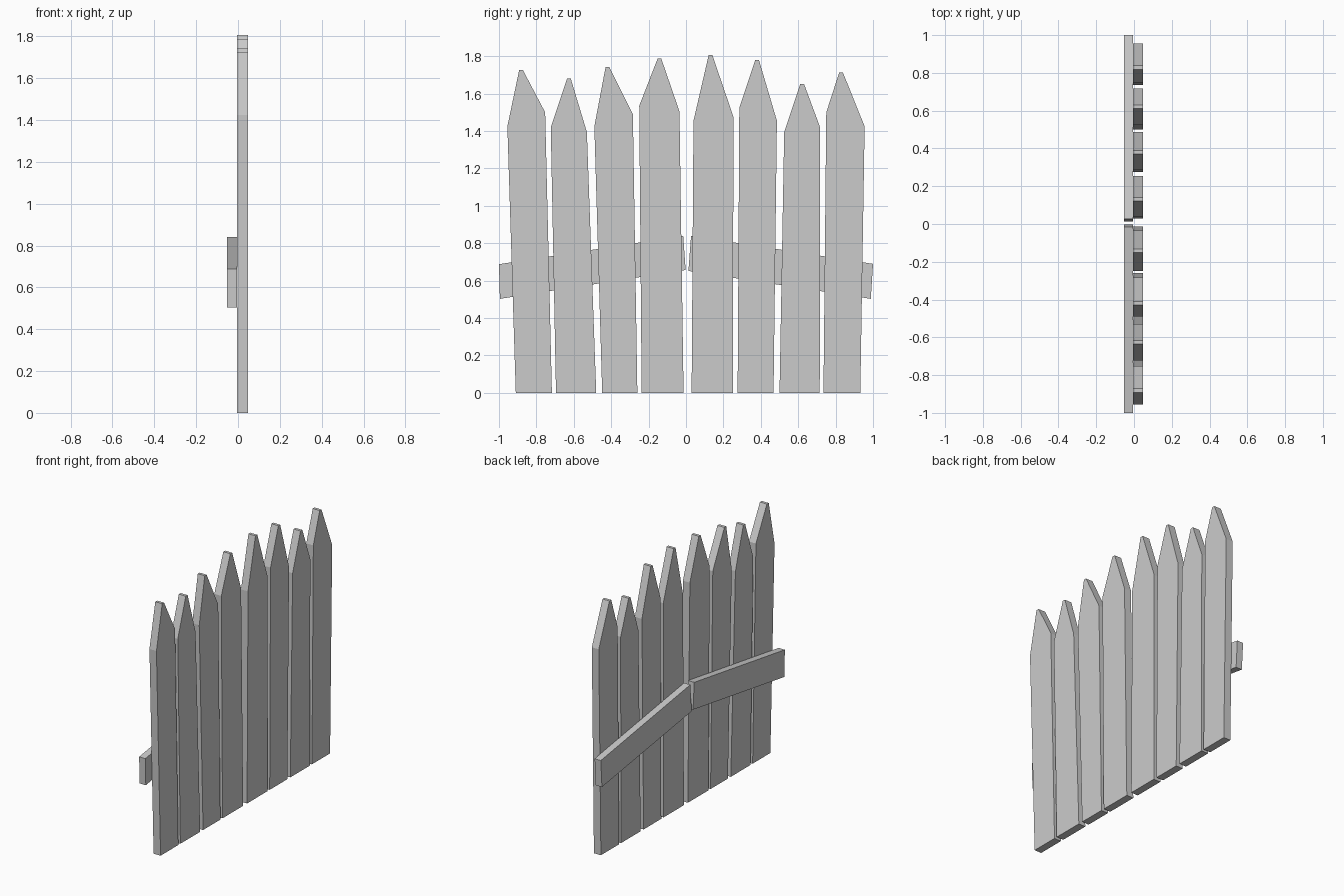
import bpy, bmesh


def board(name, outline, x0, x1):
    """Extrude a (y, z) outline between two x positions."""
    bm = bmesh.new()
    face = bm.faces.new([bm.verts.new((x0, y, z)) for y, z in outline])
    new = bmesh.ops.extrude_face_region(bm, geom=[face])["geom"]
    verts = [g for g in new if isinstance(g, bmesh.types.BMVert)]
    bmesh.ops.translate(bm, verts=verts, vec=(x1 - x0, 0, 0))
    bmesh.ops.recalc_face_normals(bm, faces=bm.faces)
    mesh = bpy.data.meshes.new(name)
    bm.to_mesh(mesh)
    bm.free()
    obj = bpy.data.objects.new(name, mesh)
    bpy.context.collection.objects.link(obj)
    return obj


# Pickets: bottom left y, bottom right y, right shoulder y z, tip y z, left shoulder y z
pickets = [
    (-0.91, -0.717, -0.753, 1.50, -0.882, 1.726, -0.955, 1.425),
    (-0.695, -0.48, -0.53, 1.395, -0.626, 1.68, -0.723, 1.42),
    (-0.448, -0.26, -0.284, 1.49, -0.42, 1.742, -0.49, 1.425),
    (-0.237, -0.013, -0.035, 1.505, -0.142, 1.787, -0.25, 1.535),
    (0.03, 0.25, 0.254, 1.475, 0.131, 1.806, 0.04, 1.455),
    (0.276, 0.468, 0.486, 1.455, 0.38, 1.78, 0.285, 1.525),
    (0.50, 0.715, 0.717, 1.42, 0.621, 1.652, 0.525, 1.395),
    (0.735, 0.932, 0.955, 1.425, 0.829, 1.713, 0.75, 1.50),
]
TIP = 0.01  # half width of the blunt tip
for i, (bl, br, ry, rz, ty, tz, ly, lz) in enumerate(pickets, 1):
    board(f"picket_{i}",
          [(bl, 0), (br, 0), (ry, rz), (ty + TIP, tz), (ty - TIP, tz), (ly, lz)],
          -0.005, 0.048)

# Two sloping rails on the back of the pickets
board("rail_left", [(-0.995, 0.503), (-0.002, 0.657), (-0.015, 0.84), (-1.0, 0.688)],
      -0.052, -0.005)
board("rail_right", [(0.013, 0.652), (0.988, 0.503), (1.0, 0.69), (0.027, 0.84)],
      -0.052, -0.005)
